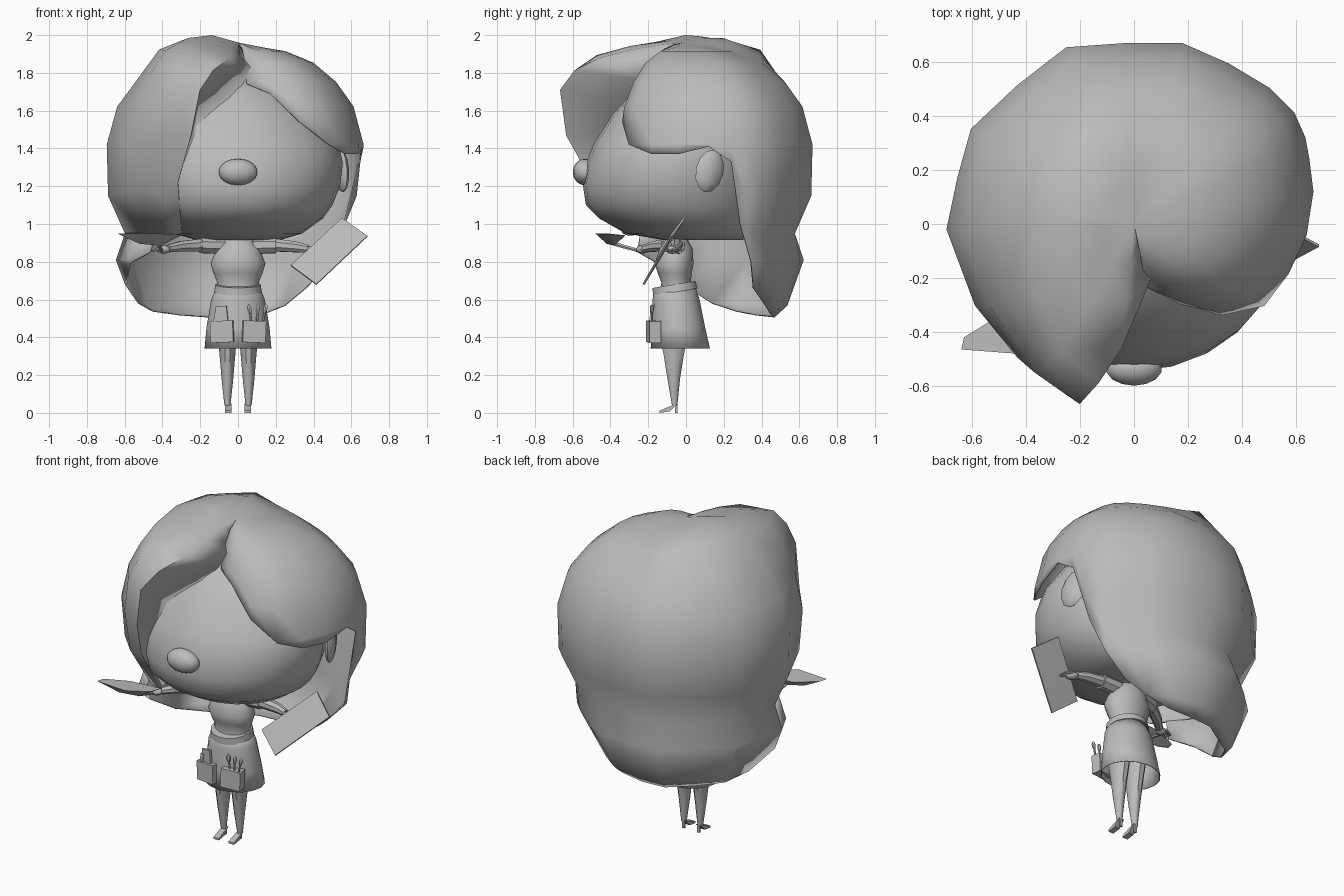
import bpy, bmesh, math
from mathutils import Vector

if "Cube" in bpy.data.objects:
    bpy.data.objects.remove(bpy.data.objects["Cube"])

grey = bpy.data.materials.new("plain_grey")
grey.diffuse_color = (0.5, 0.5, 0.5, 1)
grey.use_nodes = True
grey.node_tree.nodes["Principled BSDF"].inputs["Base Color"].default_value = grey.diffuse_color


def finish(name, bm, angle=40, thick=0):
    bmesh.ops.remove_doubles(bm, verts=bm.verts, dist=0.0005)
    bmesh.ops.recalc_face_normals(bm, faces=bm.faces)
    me = bpy.data.meshes.new(name)
    bm.to_mesh(me)
    bm.free()
    me.materials.append(grey)
    ob = bpy.data.objects.new(name, me)
    bpy.context.collection.objects.link(ob)
    bpy.ops.object.select_all(action='DESELECT')
    ob.select_set(True)
    bpy.context.view_layer.objects.active = ob
    bpy.ops.object.shade_smooth_by_angle(angle=math.radians(angle))
    if thick:
        mod = ob.modifiers.new("thickness", 'SOLIDIFY')
        mod.thickness, mod.offset = thick, 0
    return ob


def grid(name, rows, closed=True, caps=True, **kw):
    """Skin a list of equal-length point rows."""
    bm = bmesh.new()
    vs = [[bm.verts.new(p) for p in row] for row in rows]
    n = len(rows[0])
    for a, b in zip(vs, vs[1:]):
        for i in range(n if closed else n - 1):
            j = (i + 1) % n
            bm.faces.new((a[i], a[j], b[j], b[i]))
    if caps and closed:
        bm.faces.new(vs[0][::-1])
        bm.faces.new(vs[-1])
    return finish(name, bm, **kw)


def stack(name, sections, n=16, x=0, **kw):
    """Oval sections (z, half width, front y, back y)."""
    rows = []
    for z, rx, y0, y1 in sections:
        rows.append([(x + rx * math.cos(t), (y0 + y1) / 2 + (y1 - y0) / 2 * math.sin(t), z)
                     for t in (2 * math.pi * i / n for i in range(n))])
    return grid(name, rows, **kw)


def tube(name, pts, radii, n=8):
    pts = [Vector(p) for p in pts]
    rows = []
    for i, (p, r) in enumerate(zip(pts, radii)):
        d = (pts[min(i + 1, len(pts) - 1)] - pts[max(i - 1, 0)]).normalized()
        u = d.cross(Vector((0.1, 0.9, 0.3))).normalized()
        v = d.cross(u)
        rows.append([p + r * (u * math.cos(t) + v * math.sin(t))
                     for t in (2 * math.pi * k / n for k in range(n))])
    return grid(name, rows)


def ball(name, loc, size, rot=(0, 0, 0), u=14, v=9):
    bm = bmesh.new()
    bmesh.ops.create_uvsphere(bm, u_segments=u, v_segments=v, radius=1)
    bmesh.ops.scale(bm, vec=size, verts=bm.verts)
    ob = finish(name, bm)
    ob.location, ob.rotation_euler = loc, rot
    return ob


def box(name, loc, size, rot=(0, 0, 0)):
    bm = bmesh.new()
    bmesh.ops.create_cube(bm, size=1)
    bmesh.ops.scale(bm, vec=size, verts=bm.verts)
    ob = finish(name, bm, angle=20)
    ob.location, ob.rotation_euler = loc, rot
    return ob


def hull(name, pts):
    bm = bmesh.new()
    bmesh.ops.convex_hull(bm, input=[bm.verts.new(p) for p in pts])
    return finish(name, bm, angle=25)


def clamp(v):
    return min(1, max(0, v))


# Head, nose and ears
stack("head", [(.915, .22, -.12, .30), (.95, .34, -.32, .35), (1.03, .45, -.46, .40),
               (1.10, .50, -.53, .42), (1.20, .54, -.545, .43), (1.32, .555, -.53, .43),
               (1.42, .535, -.49, .42), (1.58, .43, -.39, .37), (1.72, .27, -.26, .28),
               (1.78, .14, -.16, .16)], n=24, angle=60)
ball("nose", (0, -.535, 1.275), (.106, .065, .07))
for s in (1, -1):
    ball("ear", (s * .55, .125, 1.28), (.03, .078, .115), (-.25, 0, s * .35), 8, 6)

# Main hair: one outline (x, y, hem height) scaled by a height profile
outline = [(.06, -.29, 1.74), (.20, -.345, 1.69), (.34, -.35, 1.54), (.48, -.30, 1.42),
           (.57, -.18, 1.37), (.635, -.04, 1.37), (.66, .12, 1.41), (.645, .24, 1.33),
           (.63, .32, 1.0), (.59, .41, .80), (.50, .50, .66), (.35, .59, .57),
           (.18, .665, .52), (-.04, .665, .51), (-.25, .65, .51), (-.43, .51, .52),
           (-.60, .35, .54), (-.65, .17, .58), (-.69, -.02, .68), (-.62, -.16, .79),
           (-.51, -.28, .85)]
profile = [(1.935, 0), (1.93, .2), (1.91, .38), (1.85, .6), (1.75, .78), (1.62, .92),
           (1.42, 1), (1.15, .99), (.95, .86), (.81, .93), (.57, .8), (.51, .7)]
# Swept fringe columns below the crown, ending in the inner wall
fringe = [
    [(-.38, -.26, 1.915), (-.52, -.30, 1.70), (-.585, -.30, 1.43), (-.575, -.28, 1.18),
     (-.48, -.20, .95)],
    [(-.27, -.47, 1.89), (-.35, -.56, 1.75), (-.43, -.49, 1.45), (-.44, -.42, 1.18),
     (-.38, -.30, .94)],
    [(-.05, -.46, 1.875), (-.19, -.67, 1.77), (-.25, -.63, 1.47), (-.32, -.49, 1.22),
     (-.30, -.33, .95)],
    [(.06, -.20, 1.83), (.02, -.25, 1.72), (-.23, -.30, 1.47), (-.32, -.34, 1.22),
     (-.30, -.29, .96)]]
bulge = (.03, .025, .015, -.01)
steps = [0, .3, .62, 1, 1.6, 2.2, 3, 4, 5, 5, 5, 5]    # position along a column per hair row


def radius(z):
    for (za, ra), (zb, rb) in zip(profile, profile[1:]):
        if z >= zb:
            return ra + (rb - ra) * (za - z) / (za - zb)
    return profile[-1][1]


def hair_point(z, x, y, hem):
    h = max(z, hem)
    r = radius(h) * (1 - .16 * clamp(x / .5) * clamp((.95 - h) / .25))
    lift = .07 * clamp(.3 - x * r / .22) * clamp((h - 1.75) / .1)
    return x * r, y * r, h + lift


def fringe_point(col, t, b):
    pts = [Vector((0, 0, 1.956))] + [Vector(p) for p in col]
    i = min(int(t), len(pts) - 2)
    p = pts[i].lerp(pts[i + 1], t - i)
    p.z += b * math.sin(math.pi * clamp(t))
    return p


rows = []
for (z, _), t in zip(profile, steps):
    rows.append([hair_point(z, *o) for o in outline[:19]]
                + [fringe_point(c, t, b) for c, b in zip(fringe, bulge)])
# the lowest rows of the side roll stay behind the fringe
upper = [[p if i < 19 else q[i] for i, p in enumerate(row)] for row, q in zip(rows, rows)]
bm = bmesh.new()
vs = [[bm.verts.new(p) for p in row] for row in upper]
for k, (a, b) in enumerate(zip(vs, vs[1:])):
    for i in range(len(a) - 1):
        if i < 18 or k < 8:
            bm.faces.new((a[i], a[i + 1], b[i + 1], b[i]))
bmesh.ops.delete(bm, geom=[v for v in bm.verts if not v.link_faces], context='VERTS')
finish("hair", bm, angle=60, thick=.01)
grid("hair_roll_end", [[hair_point(z, *o) for o in outline[18:]] for z, _ in profile[8:]],
     closed=False, angle=60, thick=.01)

# Torso, belt and skirt
stack("torso", [(.94, .05, -.09, .0), (.915, .075, -.11, .01), (.87, .115, -.14, .035),
                (.79, .145, -.165, .04), (.74, .13, -.15, .03), (.69, .11, -.13, .025),
                (.64, .115, -.14, .03)])
belt = stack("belt", [(-.02, .126, -.12, .12), (.02, .12, -.115, .115)])
belt.location, belt.rotation_euler = (0, -.06, .66), (.16, 0, 0)
stack("skirt", [(.66, .115, -.165, .05), (.60, .14, -.175, .07), (.45, .165, -.18, .10),
                (.34, .175, -.185, .125)], caps=False, thick=.004)

# Legs and pointed heeled shoes
for s in (1, -1):
    stack("leg", [(.56, .065, -.14, .03), (.40, .050, -.14, .01), (.30, .041, -.12, -.01),
                  (.18, .031, -.10, -.03), (.04, .016, -.075, -.045)], n=10, x=s * .056)
    hull("shoe", [(s * .052 + dx, y, z) for dx in (-.018, .018)
                  for y, z in ((-.14, 0), (-.14, .012), (-.085, .035), (-.045, .05), (-.085, .008))])
    box("shoe_heel", (s * .052, -.052, .022), (.014, .012, .044))

# Apron pockets with a comb and small brushes
for s in (1, -1):
    box("apron_pocket", (s * .083, -.172, .43), (.122, .06, .115), (0, s * .04, s * .15))
box("comb", (-.085, -.18, .51), (.06, .015, .11), (0, -.1, -.15))
box("comb_handle", (-.118, -.18, .50), (.02, .018, .07), (0, .1, 0))
for x, tilt in ((.075, -.15), (.10, .05), (.125, .22)):
    top = (x + tilt * .09, -.18, .55)
    tube("brush_handle", [(x, -.18, .45), top], [.006, .006], 6)
    ball("brush_tip", top, (.012, .01, .025), (0, tilt, 0), 6, 5)

# Arms, sleeves and hands
arms = {1: [(.08, -.05, .885), (.20, -.05, .888), (.31, -.05, .878), (.37, -.06, .868)],
        -1: [(-.08, -.05, .885), (-.20, -.09, .888), (-.30, -.16, .882), (-.37, -.22, .87)]}
for s, path in arms.items():
    tube("arm", path, [.04, .036, .03, .022])
    tube("sleeve", [path[0], path[1]], [.047, .045])
    hx, hy, hz = path[-1]
    ball("hand", (hx + s * .025, hy - .015, hz - .005), (.04, .03, .022), (0, 0, -s * .4), 8, 6)
    for k in range(3):
        a = (hx + s * .04, hy - .03 + k * .02, hz)
        tube("finger", [a, (a[0] + s * .045, a[1] - .015, a[2] - .012)], [.009, .006], 6)

# Flat card in one hand, shallow pointed bowl with a handle in the other
corners = [(.55, -.01, 1.03), (.685, -.08, .935), (.415, -.225, .68), (.28, -.165, .78)]
hull("card", [(x, y + d, z - d / 2) for x, y, z in corners for d in (-.005, .005)])
hull("pointed_bowl", [(-.64, -.465, .95), (-.63, -.42, .95), (-.50, -.34, .94), (-.30, -.32, .94),
                      (-.32, -.40, .945), (-.44, -.48, .95), (-.52, -.42, .895), (-.41, -.38, .885)])
tube("bowl_handle", [(-.42, -.38, .895), (-.40, -.22, .85)], [.012, .009], 6)
